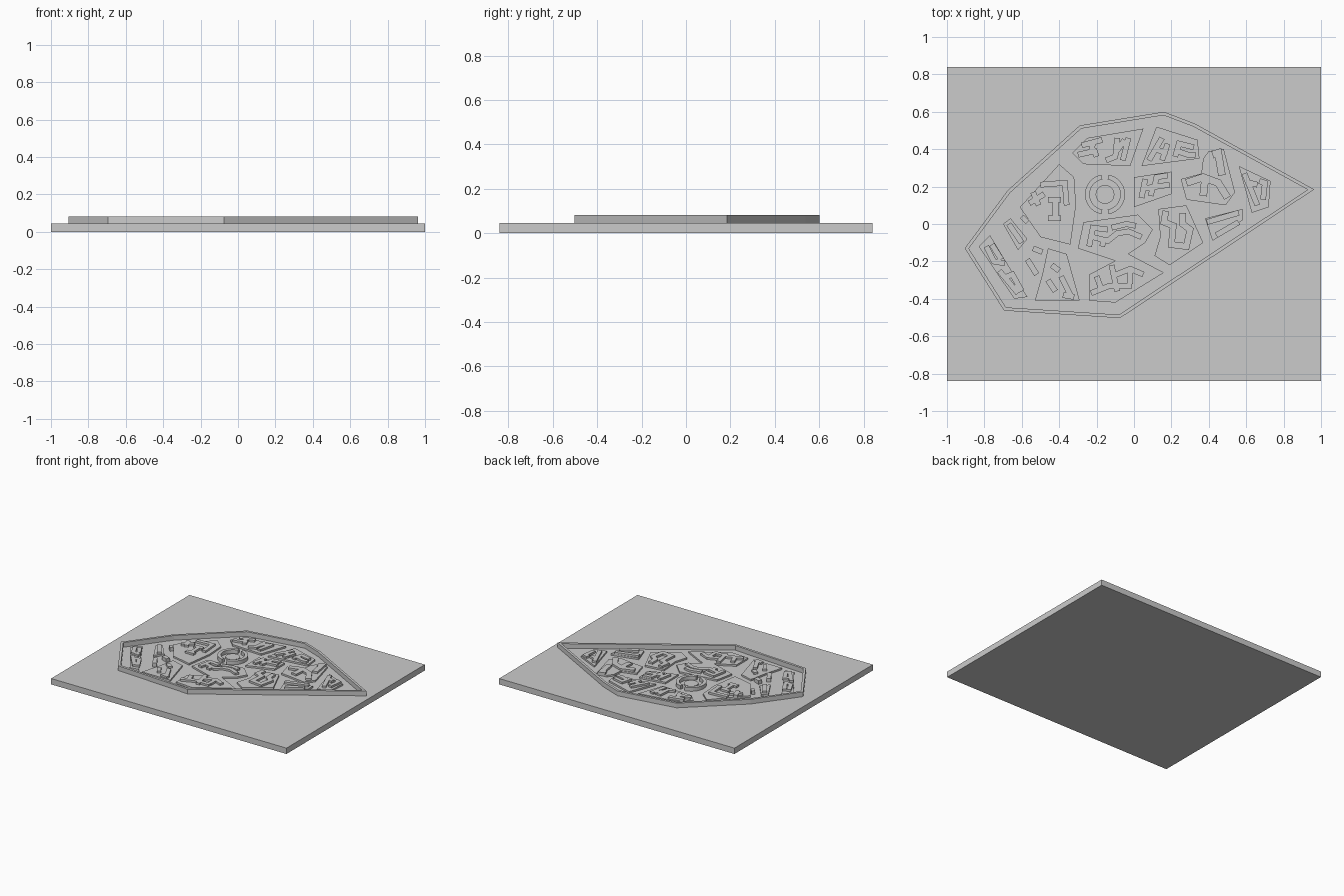
import bpy, bmesh, math
from mathutils import Vector

if "Cube" in bpy.data.objects:
    bpy.data.objects.remove(bpy.data.objects["Cube"])

GROUND, PLOT, ROOF, WALL = 0.045, 0.058, 0.073, 0.081


def prism(bm, pts, z0, z1):
    """Extrude a flat outline from z0 to z1."""
    lo = [bm.verts.new((p[0], p[1], z0)) for p in pts]
    hi = [bm.verts.new((p[0], p[1], z1)) for p in pts]
    faces = [bm.faces.new(lo), bm.faces.new(hi)]
    n = len(pts)
    for i in range(n):
        j = (i + 1) % n
        faces.append(bm.faces.new((lo[i], lo[j], hi[j], hi[i])))
    bmesh.ops.recalc_face_normals(bm, faces=faces)


def finish(name, bm):
    me = bpy.data.meshes.new(name)
    bm.to_mesh(me)
    bm.free()
    ob = bpy.data.objects.new(name, me)
    bpy.context.collection.objects.link(ob)
    return ob


def cm(pts):
    return [Vector((x, y)) / 100 for x, y in pts]


def mitre(pts, d, closed=True):
    """Shift an outline or path sideways by d with mitred corners."""
    n, out = len(pts), []
    for i, p in enumerate(pts):
        sides = []
        if closed or i > 0:
            sides.append((p - pts[i - 1]).normalized())
        if closed or i < n - 1:
            sides.append((pts[(i + 1) % n] - p).normalized())
        a, b = [Vector((s.y, -s.x)) for s in (sides[0], sides[-1])]
        out.append(p + (a + b) * d / (1 + a.dot(b)))
    return out


def wing(bm, path, width=0.03):
    """A building wing: constant-width bar following a bent path."""
    pts = cm(path)
    prism(bm, mitre(pts, width / 2, False) + mitre(pts, -width / 2, False)[::-1],
          PLOT - 0.002, ROOF)


def district(name, outline, *paths, width=0.03):
    bm = bmesh.new()
    prism(bm, cm(outline), GROUND - 0.002, PLOT)
    for path in paths:
        wing(bm, path, width)
    finish(name, bm)


# base board
bm = bmesh.new()
prism(bm, [(-1, -.84), (1, -.84), (1, .84), (-1, .84)], 0, GROUND)
finish("base_board", bm)

# city wall: a mitred ring
outer = cm([(-90.5, -13), (-67.5, 18), (-29, 52.7), (16, 60), (32.5, 53.7),
            (96.3, 18.5), (-7.5, -50.3), (-69.5, -46.3)])
inner = mitre(outer, 0.018)
bm = bmesh.new()
rings = [[bm.verts.new((p.x, p.y, z)) for p in line]
         for line, z in ((outer, GROUND), (outer, WALL), (inner, WALL), (inner, GROUND))]
for k in range(4):
    a, b = rings[k], rings[(k + 1) % 4]
    for i in range(len(outer)):
        j = (i + 1) % len(outer)
        bm.faces.new((a[i], a[j], b[j], b[i]))
bmesh.ops.recalc_face_normals(bm, faces=bm.faces)
finish("city_wall", bm)

# round plaza: two curved buildings about a low round court
bm = bmesh.new()
c = Vector((-0.155, 0.158))
for start in (-80, 100):
    angs = [math.radians(start + 160 * i / 20) for i in range(21)]
    arc = [c + 0.107 * Vector((math.cos(a), math.sin(a))) for a in angs]
    arc += [c + 0.082 * Vector((math.cos(a), math.sin(a))) for a in reversed(angs)]
    prism(bm, arc, GROUND - 0.002, ROOF)
finish("plaza_arcades", bm)
bm = bmesh.new()
prism(bm, [c + 0.05 * Vector((math.cos(math.tau * i / 32), math.sin(math.tau * i / 32)))
           for i in range(32)], GROUND - 0.002, PLOT)
finish("plaza_court", bm)

# districts, clockwise from the upper left (hundredths of a unit)
district("north_west_district",
         [(-33, 38), (-25, 46), (5, 51), (-2, 31), (-27, 32)],
         [(-30, 37), (-21, 39), (-20, 36)], [(-28, 42), (-17, 45)], [(-23, 38), (-22, 43)],
         [(-15, 34), (-10, 36), (-9, 46)], [(-10, 38), (-5, 45)], [(-3, 46), (-6, 34)])
district("north_district",
         [(12, 52), (34, 45), (35, 35), (4, 31)],
         [(8, 34), (15, 46)], [(11, 40), (18, 38)], [(15, 34), (18, 43)],
         [(22, 36), (24, 43), (32, 41)], [(23, 39), (29, 37), (33, 37)])
district("north_east_district",
         [(25, 24), (36, 27), (37, 35), (40, 39), (48, 40), (54, 17), (49, 10), (28, 13)],
         [(28, 22), (37, 25), (45, 22), (50, 14)], [(42, 37), (45, 38), (47, 26)],
         [(38, 24), (37, 15)], width=0.04)
district("east_district",
         [(56, 31), (73, 23), (72, 9), (63, 6)],
         [(59, 27), (66, 10)], [(67, 23), (70, 22), (69, 13)], [(62, 22), (66, 21)])
district("inner_east_district",
         [(0, 25), (20, 28), (20, 16), (0, 9)],
         [(4, 14), (6, 24)], [(5, 19), (19, 21)], [(11, 20), (12, 25), (18, 26)],
         [(10, 20), (9, 15)])
district("south_east_district",
         [(11, -17), (14, -7), (13, 8), (28, 10), (37, -10), (19, -22)],
         [(17, 7), (16, 1), (21, -1), (20, -11), (28, -12), (30, -3), (26, 0), (26, 6)],
         width=0.035)
district("east_strip",
         [(38, 3), (58, 8), (58, 2), (42, -9)],
         [(39, 1), (56, 6)], [(44, -6), (56, 1)])
district("centre_district",
         [(-30, -13), (-27, 1), (2, 5), (10, -3), (6, -10), (-9, -20)],
         [(-24, -12), (-22, -2), (-14, -3)], [(-22, -7), (-14, -9), (-9, -5), (-3, -4), (4, -7)],
         [(-12, -2), (-4, 0), (1, -1)], [(-17, -12), (-16, -7)])
district("south_district",
         [(-24, -27), (-3, -16), (16, -26), (-10, -42), (-24, -41)],
         [(-23, -37), (-13, -33), (-1, -33)], [(-20, -28), (-17, -36)],
         [(-12, -22), (-9, -36)], [(-12, -28), (-2, -24), (5, -27)], [(-2, -24), (-2, -32)])
district("south_west_district",
         [(-46, -13), (-36, -16), (-29, -41), (-53, -41), (-49, -27)],
         [(-46, -30), (-42, -36)], [(-39, -28), (-34, -38)], [(-44, -22), (-40, -25)],
         [(-38, -38), (-32, -39)])
district("west_strip",
         [(-83, -12), (-77, -6), (-57, -39), (-64, -40)],
         [(-79, -12), (-75, -20), (-69, -21)], [(-76, -11), (-71, -19)],
         [(-72, -25), (-62, -37)], [(-70, -29), (-65, -27), (-60, -36)])
district("west_gate_block",
         [(-70, 0), (-66, 3), (-57, -8), (-62, -14)],
         [(-67, 0), (-60, -10)])
district("west_district",
         [(-61, 9), (-40, 32), (-32, 25), (-31, 10), (-34, -11), (-50, -7)],
         [(-56, 11), (-48, 16)], [(-54, 17), (-51, 10)], [(-50, 21), (-37, 22), (-36, 10)],
         [(-46, 13), (-39, 13)], [(-42, 13), (-42, 3)], [(-46, 3), (-39, 3)])

# lone houses between the districts
for i, (pts, w) in enumerate([(((-54, -13), (-49, -15)), .03), (((-57, -19), (-52, -27)), .03),
                              (((-60, 4), (-57, 1)), .025)]):
    bm = bmesh.new()
    p = cm(pts)
    prism(bm, mitre(p, w / 2, False) + mitre(p, -w / 2, False)[::-1], GROUND - 0.002, ROOF)
    finish(f"lone_house_{i + 1}", bm)
